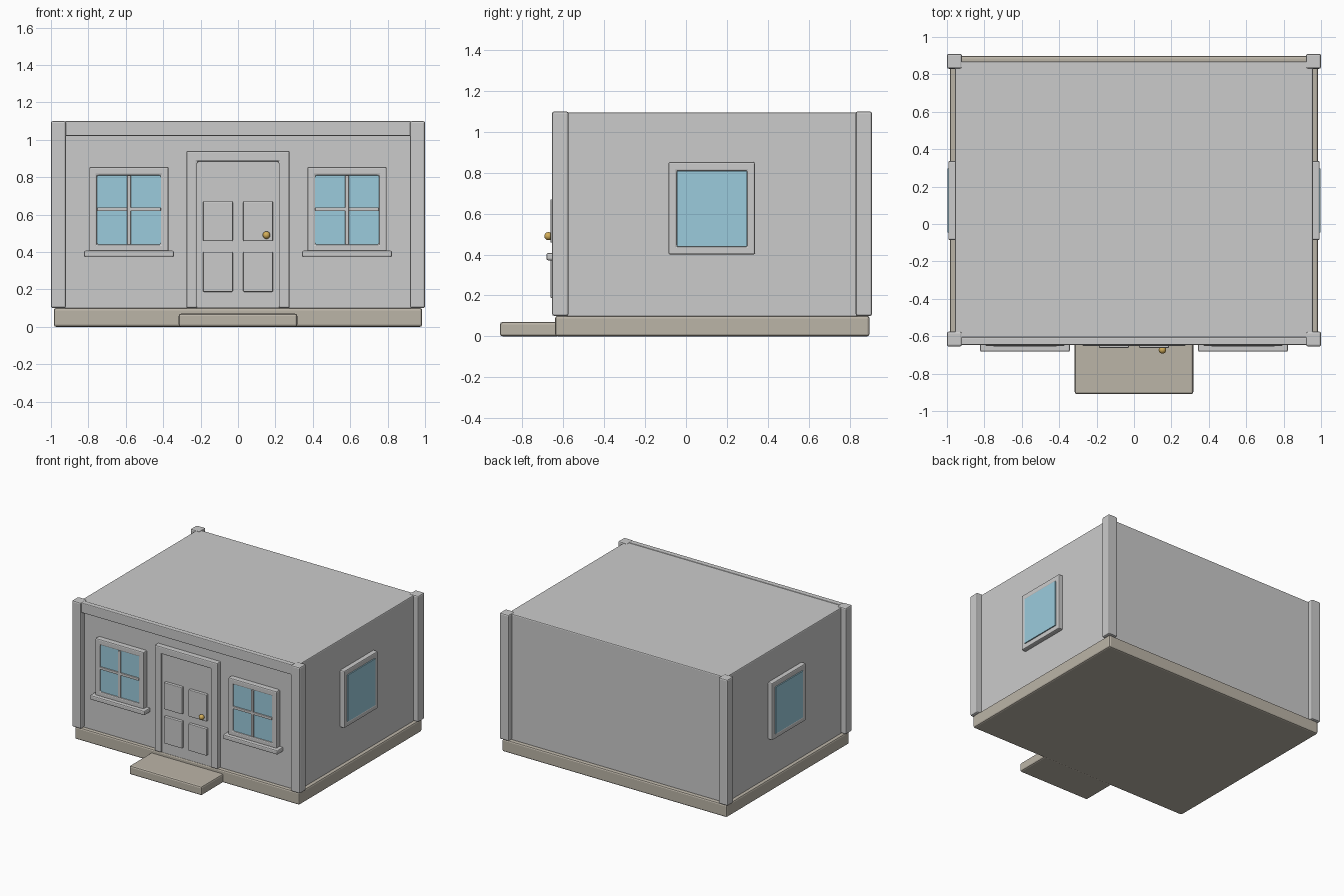
import bpy, bmesh
from mathutils import Vector

if "Cube" in bpy.data.objects:
    bpy.data.objects.remove(bpy.data.objects["Cube"])


def material(name, rgb):
    m = bpy.data.materials.new(name)
    m.diffuse_color = (*rgb, 1)
    m.use_nodes = True
    m.node_tree.nodes["Principled BSDF"].inputs["Base Color"].default_value = m.diffuse_color
    return m


STONE = material("stone", (0.50, 0.46, 0.39))
GLASS = material("glass", (0.33, 0.60, 0.72))
BRASS = material("brass", (0.65, 0.42, 0.10))


def finish(name, bm, bevel=0.0, mat=None, segments=2):
    bmesh.ops.recalc_face_normals(bm, faces=bm.faces[:])
    me = bpy.data.meshes.new(name)
    bm.to_mesh(me)
    bm.free()
    ob = bpy.data.objects.new(name, me)
    bpy.context.collection.objects.link(ob)
    if mat:
        me.materials.append(mat)
    if bevel:
        b = ob.modifiers.new("bevel", 'BEVEL')
        b.width, b.segments = bevel, segments
        b.limit_method = 'ANGLE'
    return ob


def box(name, x, y, z, bevel=0.006, mat=None):
    """Bevelled box from (min, max) ranges."""
    bm = bmesh.new()
    bmesh.ops.create_cube(bm, size=1)
    for v in bm.verts:
        v.co = Vector([(a + b) / 2 + c * (b - a)
                       for (a, b), c in zip((x, y, z), v.co)])
    return finish(name, bm, bevel, mat)


def frame(name, outer, inner, place, depth, closed=True, bevel=0.008):
    """Seamless rectangular frame; rects are (u0, u1, z0, z1)."""
    def loop(r):
        return [(r[0], r[2]), (r[0], r[3]), (r[1], r[3]), (r[1], r[2])]
    bm = bmesh.new()
    o, i = [[bm.verts.new(place(u, z)) for u, z in loop(r)] for r in (outer, inner)]
    for k in range(4 if closed else 3):
        n = (k + 1) % 4
        bm.faces.new((o[k], o[n], i[n], i[k]))
    ext = bmesh.ops.extrude_face_region(bm, geom=bm.faces[:], use_keep_orig=True)
    bmesh.ops.translate(bm, vec=Vector(depth),
                        verts=[v for v in ext['geom'] if isinstance(v, bmesh.types.BMVert)])
    return finish(name, bm, bevel)


def front(u, z):
    return (u, -0.60, z)


# Base, step and main body
box("foundation", (-0.985, 0.985), (-0.64, 0.898), (0, 0.10), 0.012, STONE)
box("front_step", (-0.317, 0.317), (-0.91, -0.62), (0, 0.07), 0.012, STONE)
box("walls", (-0.957, 0.957), (-0.612, 0.868), (0.09, 1.095), 0.008)

# Corner posts and the band along the front top edge
for sx, side in ((-1, "left"), (1, "right")):
    xr = sorted((sx * 0.92, sx * 1.0))
    box("front_post_" + side, xr, (-0.655, -0.575), (0.10, 1.10), 0.01)
    box("back_post_" + side, xr, (0.83, 0.91), (0.10, 1.10), 0.01)
box("front_band", (-0.925, 0.925), (-0.647, -0.605), (1.02, 1.10), 0.006)

# Door with frame, raised panels and knob
frame("door_frame", (-0.276, 0.276, 0.10, 0.94), (-0.218, 0.218, 0.10, 0.883),
      front, (0, -0.053, 0), closed=False)
box("door", (-0.22, 0.22), (-0.64, -0.60), (0.10, 0.885), 0)
for sx, side in ((-1, "left"), (1, "right")):
    xr = sorted((sx * 0.028, sx * 0.187))
    for z, level in (((0.187, 0.40), "lower"), ((0.458, 0.67), "upper")):
        box(f"door_panel_{level}_{side}", xr, (-0.663, -0.63), z, 0.005)
bm = bmesh.new()
bmesh.ops.create_uvsphere(bm, u_segments=24, v_segments=12, radius=0.02)
bmesh.ops.translate(bm, vec=(0.152, -0.673, 0.49), verts=bm.verts)
for f in bm.faces:
    f.smooth = True
finish("door_knob", bm, mat=BRASS)

# Front windows: frame, glass, cross bars and sill
for cx, side in ((-0.583, "left"), (0.583, "right")):
    frame("front_window_frame_" + side, (cx - 0.212, cx + 0.212, 0.40, 0.855),
          (cx - 0.17, cx + 0.17, 0.44, 0.81), front, (0, -0.053, 0))
    box("front_glass_" + side, (cx - 0.172, cx + 0.172), (-0.645, -0.60), (0.438, 0.812), 0, GLASS)
    box("upright_bar_" + side, (cx - 0.01, cx + 0.01), (-0.656, -0.61), (0.44, 0.81), 0.003)
    box("cross_bar_" + side, (cx - 0.17, cx + 0.17), (-0.655, -0.61), (0.618, 0.638), 0.003)
    box("window_sill_" + side, (cx - 0.24, cx + 0.24), (-0.683, -0.605), (0.372, 0.407), 0.008)

# Side windows
for sx, side in ((-1, "left"), (1, "right")):
    frame("side_window_frame_" + side, (-0.086, 0.337, 0.40, 0.853),
          (-0.045, 0.298, 0.44, 0.808),
          lambda u, z: (sx * 0.945, u, z), (sx * 0.048, 0, 0))
    box("side_glass_" + side, sorted((sx * 0.945, sx * 0.997)),
        (-0.045, 0.298), (0.44, 0.808), 0, GLASS)
